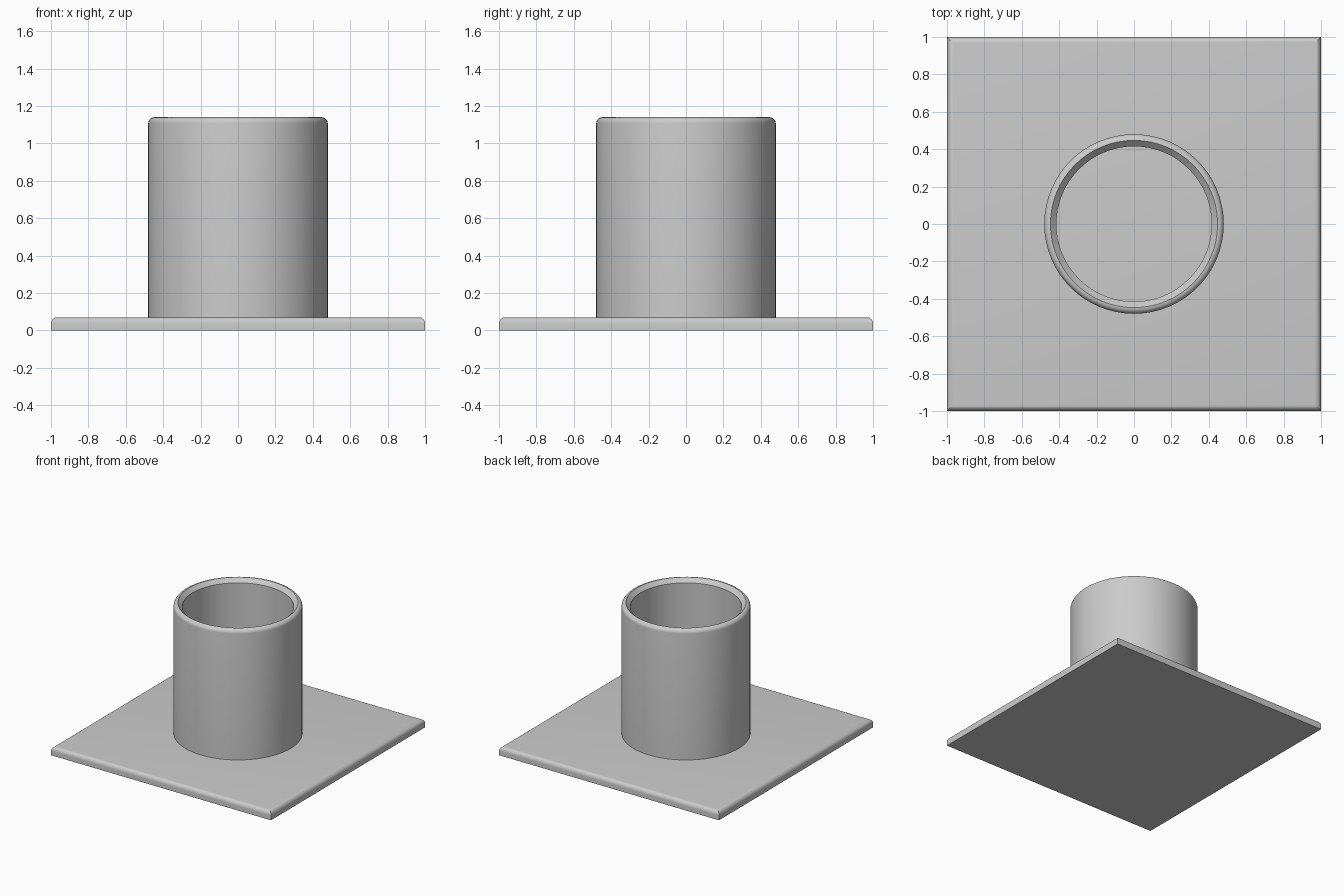
import bpy, bmesh, math

if "Cube" in bpy.data.objects:
    bpy.data.objects.remove(bpy.data.objects["Cube"])

grey = bpy.data.materials.new("light grey")
grey.diffuse_color = (0.6, 0.6, 0.6, 1)
grey.use_nodes = True
grey.node_tree.nodes["Principled BSDF"].inputs["Base Color"].default_value = grey.diffuse_color


def finish(name, bm):
    bmesh.ops.recalc_face_normals(bm, faces=bm.faces)
    mesh = bpy.data.meshes.new(name)
    bm.to_mesh(mesh)
    bm.free()
    mesh.materials.append(grey)
    obj = bpy.data.objects.new(name, mesh)
    bpy.context.collection.objects.link(obj)
    bpy.ops.object.select_all(action='DESELECT')
    obj.select_set(True)
    bpy.context.view_layer.objects.active = obj
    bpy.ops.object.shade_smooth_by_angle(angle=math.radians(30))
    return obj


PLATE_TOP, TOP = 0.07, 1.14
R = 0.033  # edge rounding

# Square base plate, rounded along its top edges with mitred corners
bm = bmesh.new()
arc = [math.radians(90 * i / 6) for i in range(7)]
levels = [(1.0, 0.0)] + [(1 - R + R * math.cos(a), PLATE_TOP - R + R * math.sin(a)) for a in arc]
rings = [[bm.verts.new((sx * h, sy * h, z)) for sx, sy in ((-1, -1), (1, -1), (1, 1), (-1, 1))]
         for h, z in levels]
for low, high in zip(rings, rings[1:]):
    for i in range(4):
        j = (i + 1) % 4
        bm.faces.new((low[i], low[j], high[j], high[i]))
bm.faces.new(rings[0])
bm.faces.new(rings[-1])
finish("base_plate", bm)

# Open tube: rounded outer rim, chamfered inner rim
bm = bmesh.new()
outer, inner, lip = 0.48, 0.415, 0.447
profile = [(outer, PLATE_TOP)]
profile += [(outer - R + R * math.cos(a), TOP - R + R * math.sin(a)) for a in arc]
profile += [(inner, TOP - (lip - inner)), (inner, PLATE_TOP)]
verts = [bm.verts.new((r, 0, z)) for r, z in profile]
edges = [bm.edges.new(pair) for pair in zip(verts, verts[1:])]
bmesh.ops.spin(bm, geom=verts + edges, cent=(0, 0, 0), axis=(0, 0, 1),
               angle=math.tau, steps=64, use_merge=True)
bmesh.ops.remove_doubles(bm, verts=bm.verts, dist=1e-5)
finish("tube", bm)
